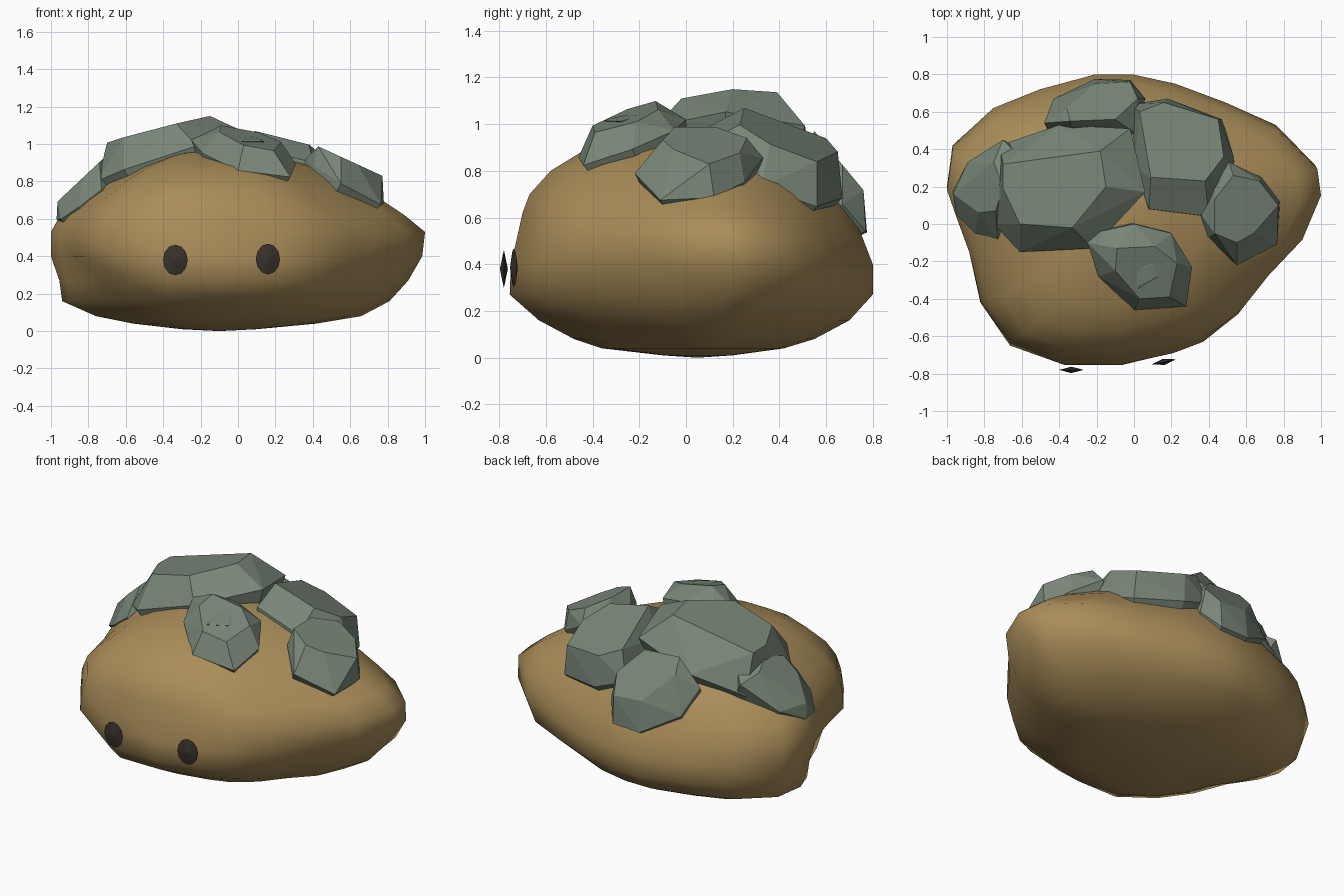
import bpy, bmesh, math
from mathutils import Vector

if "Cube" in bpy.data.objects:
    bpy.data.objects.remove(bpy.data.objects["Cube"])


def material(name, color):
    m = bpy.data.materials.new(name)
    m.diffuse_color = (*color, 1)
    m.use_nodes = True
    m.node_tree.nodes["Principled BSDF"].inputs["Base Color"].default_value = m.diffuse_color
    return m


BROWN = material("earth_brown", (0.40, 0.265, 0.10))
STONE = material("grey_green_stone", (0.19, 0.24, 0.19))
DARK = material("dark_eye", (0.040, 0.031, 0.025))


def add_object(name, bm, mat, smooth=False):
    bmesh.ops.recalc_face_normals(bm, faces=bm.faces)
    for f in bm.faces:
        f.smooth = smooth
    me = bpy.data.meshes.new(name)
    bm.to_mesh(me)
    bm.free()
    me.materials.append(mat)
    ob = bpy.data.objects.new(name, me)
    bpy.context.collection.objects.link(ob)
    return ob


# Body: one plan outline, refitted to the extents of each level
OUTLINE = [(-1, .2), (-.97, .42), (-.75, .62), (-.5, .72), (-.2, .8), (0, .8),
           (.23, .75), (.5, .65), (.77, .53), (.98, .32), (1, .17), (.9, -.08),
           (.72, -.28), (.57, -.48), (.38, -.63), (.22, -.69), (-.05, -.75),
           (-.37, -.75), (-.66, -.65), (-.82, -.42), (-.88, -.15), (-.95, .05)]
# z, x min, x max, y min, y max
LEVELS = [(.01, -.3, .1, -.1, .2), (.04, -.56, .42, -.36, .42),
          (.08, -.76, .66, -.48, .55), (.16, -.94, .81, -.63, .70),
          (.27, -.955, .91, -.755, .80), (.40, -1, .985, -.75, .80),
          (.53, -1, 1, -.72, .75), (.62, -.95, .89, -.70, .70),
          (.70, -.86, .77, -.67, .65), (.80, -.72, .60, -.58, .56),
          (.88, -.56, .42, -.45, .45), (.95, -.36, .14, -.2, .32)]
# Outline corners that tuck in near the underside
TUCK = {7: .96, 8: .91, 9: .92, 18: .9, 19: .9, 20: .94}


def build_body():
    bm = bmesh.new()
    rings = []
    for z, x0, x1, y0, y1 in LEVELS:
        ring = []
        for i, (x, y) in enumerate(OUTLINE):
            k = TUCK.get(i, 1) if z < .2 or (z < .3 and i > 17) else 1
            v = (y - .025) / .775
            ring.append(bm.verts.new(((x0 + x1 + x * k * (x1 - x0)) / 2,
                                      (y0 + y1 + v * k * (y1 - y0)) / 2, z)))
        rings.append(ring)
    n = len(OUTLINE)
    for a, b in zip(rings, rings[1:]):
        for i in range(n):
            j = (i + 1) % n
            bm.faces.new((a[i], a[j], b[j], b[i]))
    for ring, tip in ((rings[0], (-.1, .05, 0)), (rings[-1], (-.12, .08, .98))):
        v = bm.verts.new(tip)
        for i in range(n):
            bm.faces.new((ring[i], ring[(i + 1) % n], v))
    add_object("body", bm, BROWN, smooth=True)


# Rock: rim and cap outlines lifted onto sloped planes z = a + b*x + c*y
def rock(name, rim, rim_plane, cap, cap_plane, depth=.12):
    def lift(points, p):
        return [Vector((x, y, p[0] + p[1] * x + p[2] * y)) for x, y in points]
    rim3, cap3 = lift(rim, rim_plane), lift(cap, cap_plane)
    normal = Vector((-rim_plane[1], -rim_plane[2], 1)).normalized()
    mid = sum(rim3, Vector()) / len(rim3)
    base = [mid + (p - mid) * .85 - normal * depth for p in rim3]
    bm = bmesh.new()
    verts = [bm.verts.new(p) for p in rim3 + cap3 + base]
    bmesh.ops.convex_hull(bm, input=verts)
    bmesh.ops.dissolve_limit(bm, angle_limit=math.radians(4),
                             verts=bm.verts, edges=bm.edges)
    add_object(name, bm, STONE)


# Lens-shaped eye
def eye(name, loc, turn):
    bm = bmesh.new()
    n = 12
    ring = [bm.verts.new((.066 * math.cos(2 * math.pi * i / n), 0,
                          .082 * math.sin(2 * math.pi * i / n))) for i in range(n)]
    for y in (-.017, .017):
        tip = bm.verts.new((0, y, 0))
        for i in range(n):
            bm.faces.new((ring[i], ring[(i + 1) % n], tip))
    ob = add_object(name, bm, DARK)
    ob.location = loc
    ob.rotation_euler.z = turn


build_body()

rock("crown_rock",
     [(-.72, .42), (-.4, .53), (-.02, .51), (.06, .17), (-.22, -.13),
      (-.61, -.15), (-.75, 0), (-.73, .27)], (1.05, .33, -.1),
     [(-.7, .32), (-.18, .39), (-.15, .2), (-.33, -.02), (-.61, 0), (-.7, .19)],
     (1.195, .26, -.03))
rock("back_right_rock",
     [(-.02, .64), (.18, .67), (.47, .56), (.55, .32), (.4, .04), (.08, .08),
      (0, .3)], (1.04, -.3, -.45),
     [(.03, .6), (.16, .65), (.45, .56), (.48, .36), (.38, .23), (.09, .25)],
     (1.2, -.28, -.42))
rock("right_rock",
     [(.51, .33), (.68, .25), (.78, .12), (.765, -.11), (.55, -.22),
      (.4, -.07), (.36, .05), (.43, .21)], (1.12, -.57, .08),
     [(.43, -.05), (.43, .13), (.53, .26), (.67, .23), (.772, .1),
      (.64, -.05), (.55, -.1)], (1.185, -.46, 0))
rock("front_rock",
     [(-.25, -.1), (-.18, -.04), (0, 0), (.2, -.05), (.31, -.23), (.28, -.44),
      (0, -.46), (-.19, -.28)], (1.02, -.15, .35),
     [(-.09, -.13), (.11, -.12), (.23, -.21), (.19, -.39), (.03, -.4),
      (-.1, -.25)], (1.12, -.2, .3))
rock("left_rock",
     [(-.97, .17), (-.89, .33), (-.7, .45), (-.65, .4), (-.68, .05),
      (-.73, -.08), (-.85, -.05), (-.95, .05)], (1.35, .8, .13),
     [(-.965, .16), (-.88, .24), (-.75, .33), (-.7, .2), (-.74, .07),
      (-.83, .06)], (1.6, .94, 0))
rock("back_rock",
     [(-.48, .54), (-.43, .67), (-.21, .775), (-.02, .77), (.06, .67),
      (0, .49), (-.3, .49)], (1.42, 0, -1.14),
     [(-.36, .62), (-.21, .75), (-.02, .76), (.02, .67), (-.1, .56),
      (-.34, .55)], (1.63, 0, -1.2))
# Flat chip lying across the front rock's cap
rock("rock_chip", [(.01, -.22), (.1, -.2), (.14, -.28), (.02, -.35)],
     (1.095, -.15, .22), [(.03, -.24), (.1, -.22), (.12, -.28), (.03, -.33)],
     (1.1, -.15, .22), depth=.01)

eye("left_eye", (-.335, -.78, .38), 0)
eye("right_eye", (.16, -.737, .385), .2)
